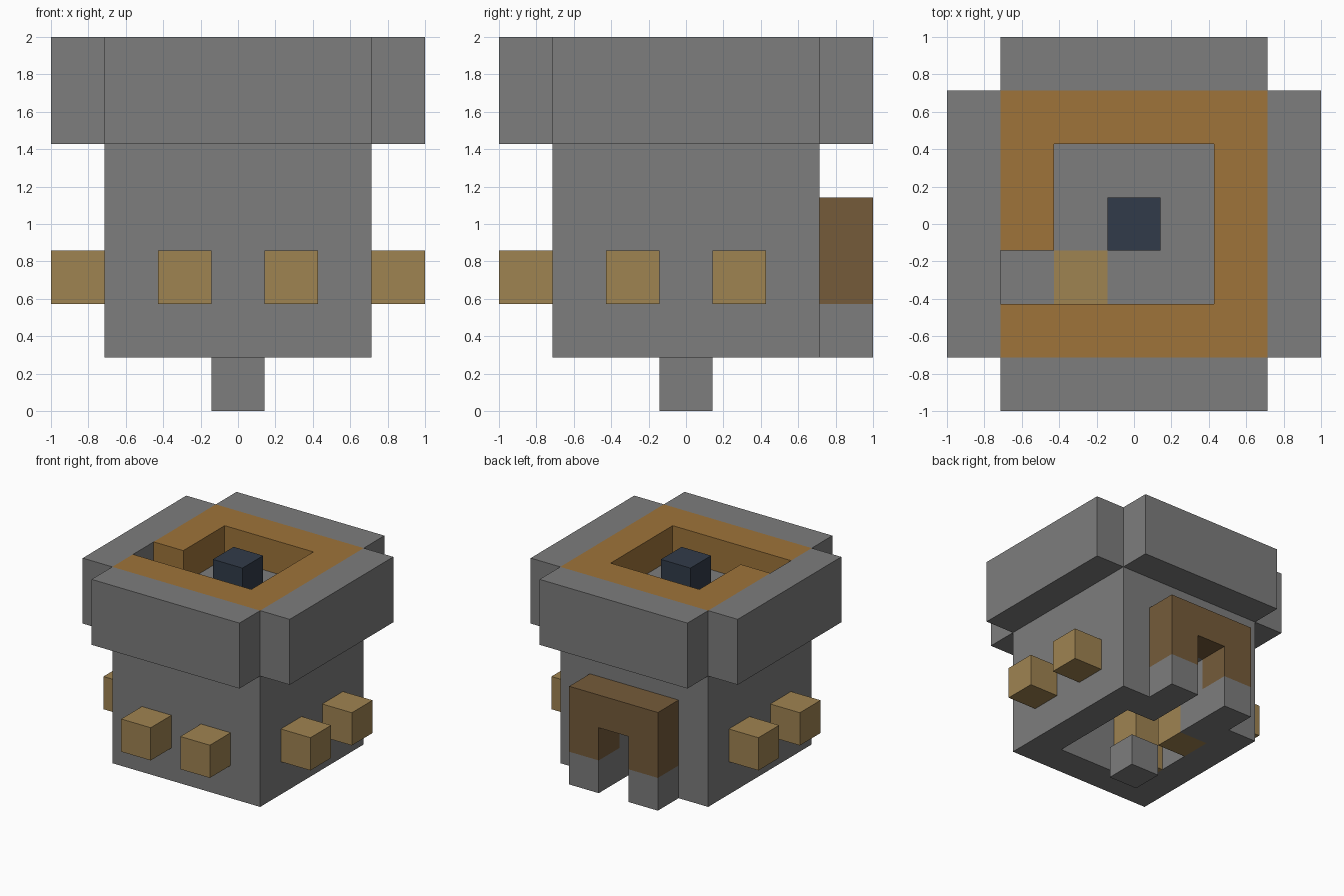
import bpy
import bmesh

cube = bpy.data.objects.get("Cube")
if cube:
    bpy.data.objects.remove(cube, do_unlink=True)

U = 2 / 7  # edge length of one building block


def material(name, rgb):
    m = bpy.data.materials.new(name)
    m.use_nodes = True
    color = (*rgb, 1)
    m.diffuse_color = color
    m.node_tree.nodes["Principled BSDF"].inputs["Base Color"].default_value = color
    return m


STONE = material("stone grey", (0.205, 0.205, 0.205))
TAN = material("pale wood", (0.347, 0.227, 0.083))
OCHRE = material("ochre wood", (0.342, 0.174, 0.042))
BROWN = material("dark wood", (0.178, 0.105, 0.042))
SLATE = material("slate blue", (0.031, 0.044, 0.067))


def blocks(name, mat, *spans):
    """One object made of boxes, each given as (x0, x1, y0, y1, z0, z1) in blocks."""
    bm = bmesh.new()
    for x0, x1, y0, y1, z0, z1 in spans:
        verts = bmesh.ops.create_cube(bm, size=1)["verts"]
        for v in verts:
            v.co.x = (x1 if v.co.x > 0 else x0) * U
            v.co.y = (y1 if v.co.y > 0 else y0) * U
            v.co.z = (z1 if v.co.z > 0 else z0) * U
    mesh = bpy.data.meshes.new(name)
    bm.to_mesh(mesh)
    bm.free()
    mesh.materials.append(mat)
    obj = bpy.data.objects.new(name, mesh)
    bpy.context.collection.objects.link(obj)
    return obj


def cell(i, j, z0, z1):
    """Span of a single block column centred on grid cell i, j."""
    return (i - .5, i + .5, j - .5, j + .5, z0, z1)


IN, OUT, EDGE = 1.5, 2.5, 3.5  # room half width, tower half width, overhang

# Hollow tower walls, the back one pierced by a doorway
blocks("front_wall", STONE, (-OUT, OUT, -OUT, -IN, 1, 6))
blocks("back_wall", STONE,
       (-OUT, -.5, IN, OUT, 1, 6),
       (.5, OUT, IN, OUT, 1, 6),
       (-.5, .5, IN, OUT, 3, 6))
for side, s in (("left", 1), ("right", -1)):
    a, b = sorted((s * IN, s * OUT))
    blocks(side + "_wall", STONE, (a, b, -IN, IN, 1, 6))

# Deck with a hatch corner filled by the ladder top
blocks("deck", STONE, (-.5, IN, -IN, IN, 5, 6), (-IN, -.5, -.5, IN, 5, 6))
blocks("ladder", TAN, cell(-1, -1, 1, 6))
blocks("room_block", TAN, cell(-1, 1, 1, 2))

# Overhanging battlement slabs
for name, s in (("high", 1), ("low", -1)):
    a, b = sorted((s * OUT, s * EDGE))
    blocks(name + "_side_battlement", STONE, (a, b, -OUT, OUT, 5, 7))
    blocks(name + "_end_battlement", STONE, (-OUT, OUT, a, b, 5, 7))

# Wooden parapet around the deck, with one gap
blocks("parapet", OCHRE,
       (-OUT, OUT, -OUT, -IN, 6, 7),
       (-OUT, OUT, IN, OUT, 6, 7),
       (IN, OUT, -IN, IN, 6, 7),
       (-OUT, -IN, -.5, IN, 6, 7))

# Centre blocks above and below
blocks("deck_beacon", SLATE, cell(0, 0, 6, 7))
blocks("foot", STONE, cell(0, 0, 0, 1))

# Pairs of lamps on the front and both sides
for k in (-1, 1):
    blocks("front_lamp", TAN, cell(k, -3, 2, 3))
    blocks("left_lamp", TAN, cell(3, k, 2, 3))
    blocks("right_lamp", TAN, cell(-3, k, 2, 3))

# Door arch on the back
blocks("arch_feet", STONE, cell(-1, 3, 1, 2), cell(1, 3, 1, 2))
blocks("door_arch", BROWN, cell(-1, 3, 2, 4), cell(1, 3, 2, 4), cell(0, 3, 3, 4))
